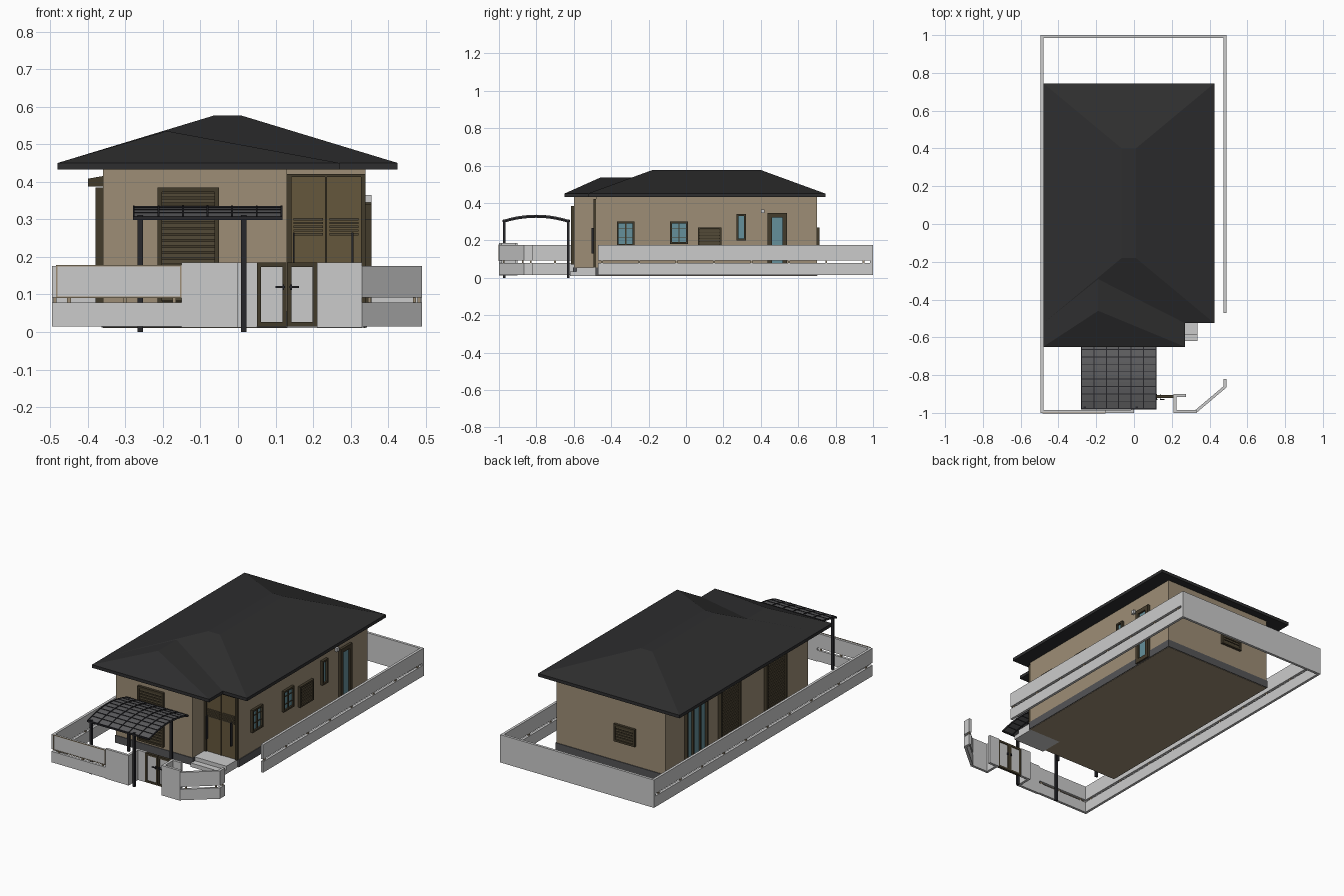
import bpy, bmesh, math
from mathutils import Vector

if "Cube" in bpy.data.objects:
    bpy.data.objects.remove(bpy.data.objects["Cube"])


def mat(name, r, g, b):
    m = bpy.data.materials.new(name)
    m.diffuse_color = (r, g, b, 1)
    m.use_nodes = True
    m.node_tree.nodes["Principled BSDF"].inputs["Base Color"].default_value = m.diffuse_color
    return m


WALL = mat("wall_beige", 0.34, 0.27, 0.18)
ROOF = mat("roof_dark", 0.027, 0.027, 0.028)
FRAME = mat("frame_brown", 0.055, 0.043, 0.024)
SLAT = mat("slat_brown", 0.085, 0.067, 0.038)
DOOR = mat("door_brown", 0.13, 0.095, 0.045)
GLASS = mat("glass_blue", 0.13, 0.28, 0.33)
DARK = mat("metal_dark", 0.02, 0.02, 0.024)
PANEL = mat("canopy_panel", 0.11, 0.11, 0.115)
STONE = mat("plinth_grey", 0.09, 0.09, 0.095)


def solid(bm, low, high):
    """Closed solid between two rings with equal point counts."""
    a = [bm.verts.new(p) for p in low]
    b = [bm.verts.new(p) for p in high]
    n = len(a)
    bm.faces.new(a[::-1])
    bm.faces.new(b)
    for i in range(n):
        j = (i + 1) % n
        bm.faces.new((a[i], a[j], b[j], b[i]))


def prism(bm, pts, z0, z1):
    solid(bm, [(x, y, z0) for x, y in pts], [(x, y, z1) for x, y in pts])


def box(bm, x0, x1, y0, y1, z0, z1):
    prism(bm, [(x0, y0), (x1, y0), (x1, y1), (x0, y1)], z0, z1)


def seg(bm, p, q, z0, z1, t=0.015):
    """Straight wall; thickness goes to the left of p -> q."""
    p, q = Vector(p), Vector(q)
    d = (q - p).normalized()
    n = Vector((-d.y, d.x)) * t
    prism(bm, [p, q, q + n, p + n], z0, z1)


def finish(bm, name, m=None):
    bmesh.ops.recalc_face_normals(bm, faces=bm.faces)
    me = bpy.data.meshes.new(name)
    bm.to_mesh(me)
    bm.free()
    ob = bpy.data.objects.new(name, me)
    if m:
        me.materials.append(m)
    bpy.context.collection.objects.link(ob)
    return ob


def boxes(name, items, m=None):
    bm = bmesh.new()
    for it in items:
        box(bm, *it)
    return finish(bm, name, m)


# House body, plinth and entrance step
def plan(e):
    return [(-.36 - e, -.60 - e), (.13 + e, -.60 - e), (.13 + e, -.48 - e),
            (.34 + e, -.48 - e), (.34 + e, .70 + e), (-.36 - e, .70 + e)]


bm = bmesh.new()
prism(bm, plan(0), .01, .435)
finish(bm, "house_walls", WALL)
bm = bmesh.new()
prism(bm, plan(.004), .012, .055)
finish(bm, "plinth", STONE)
boxes("entrance_step", [(.13, .335, -.62, -.48, .01, .033), (.13, .335, -.585, -.48, .033, .055)])


# Hipped roofs: fascia ring, then slopes up to the ridge
def hip_roof(name, x0, x1, y0, y1, rx0, rx1, ry0, ry1, rz):
    ring = [(x0, y0), (x1, y0), (x1, y1), (x0, y1)]
    top = [(rx0, ry0), (rx1, ry0), (rx1, ry1), (rx0, ry1)]
    bm = bmesh.new()
    prism(bm, ring, .432, .45)
    solid(bm, [(x, y, .45) for x, y in ring], [(x, y, rz) for x, y in top])
    bmesh.ops.dissolve_degenerate(bm, dist=1e-5, edges=bm.edges)
    finish(bm, name, ROOF)


hip_roof("main_roof", -.48, .425, -.525, .745, -.065, .01, -.18, .40, .576)
hip_roof("front_wing_roof", -.48, .27, -.65, -.27, -.19, -.189, -.46, -.25, .535)


# Openings: u runs along the wall, d is depth out of the wall
def on_wall(side, w):
    def f(u0, u1, d0, d1, z0, z1):
        s = 1 if side in ("right", "back") else -1
        a, b = sorted((w + s * d0, w + s * d1))
        return (a, b, u0, u1, z0, z1) if side in ("left", "right") else (u0, u1, a, b, z0, z1)
    return f


def opening(name, side, w, u0, u1, z0, z1, style, t=.012, depth=.015, mullions=0):
    f = on_wall(side, w)
    bars = [f(u0, u0 + t, -.005, depth, z0, z1), f(u1 - t, u1, -.005, depth, z0, z1),
            f(u0 + t, u1 - t, -.005, depth, z0, z0 + t), f(u0 + t, u1 - t, -.005, depth, z1 - t, z1)]
    for i in range(mullions):
        c = u0 + (u1 - u0) * (i + 1) / (mullions + 1)
        bars.append(f(c - t / 3, c + t / 3, -.005, depth * .8, z0 + t, z1 - t))
    boxes(name + "_frame", bars, FRAME)
    if style == "slats":
        n = max(5, round((z1 - z0 - 2 * t) / .016))
        h = (z1 - z0 - 2 * t) / n
        boxes(name + "_slats", [f(u0 + t, u1 - t, 0, .01, z0 + t + h * (i + .15), z0 + t + h * (i + .85))
                                for i in range(n)], SLAT)
        boxes(name + "_backing", [f(u0 + t, u1 - t, -.005, .004, z0 + t, z1 - t)], FRAME)
    else:
        boxes(name + "_glass", [f(u0 + t, u1 - t, -.005, .005, z0 + t, z1 - t)], GLASS)


opening("front_shutter", "front", -.60, -.215, -.05, .07, .385, "slats")
opening("back_window", "back", .70, -.17, -.035, .17, .27, "slats")
for i, (u0, u1, z0, z1, st, mu) in enumerate([
        (-.37, -.275, .17, .30, "glass", 1), (-.085, .01, .18, .30, "glass", 1),
        (.065, .19, .15, .27, "slats", 0), (.27, .32, .20, .34, "glass", 0),
        (.435, .54, .015, .345, "glass", 0)]):
    opening(f"right_opening_{i + 1}", "right", .34, u0, u1, z0, z1, st, t=.024 if i == 4 else .01, mullions=mu)
# Thin glazing bars on the two small casements
boxes("casement_bars", [(.34, .349, a, b, z, z + .004) for a, b in ((-.37, -.275), (-.085, .01))
                        for z in (.215, .26)], FRAME)
boxes("wall_vent", [(.34, .355, .40, .42, .345, .365)])
for i, (u0, u1, st, mu) in enumerate([(.335, .53, "glass", 2), (.035, .22, "slats", 0), (-.385, -.20, "slats", 0)]):
    opening(f"left_opening_{i + 1}", "left", -.36, u0, u1, .06, .385, st, depth=.02, mullions=mu)
    bm = bmesh.new()
    solid(bm, [(-.40, u0 - .01, .388), (-.355, u0 - .01, .388), (-.355, u1 + .01, .388), (-.40, u1 + .01, .388)],
          [(-.40, u0 - .01, .408), (-.355, u0 - .01, .416), (-.355, u1 + .01, .416), (-.40, u1 + .01, .408)])
    finish(bm, f"left_hood_{i + 1}", FRAME)

# Entrance doors with louvre bands and pull handles
boxes("entrance_frame", [(.13, .142, -.495, -.475, .055, .42), (.328, .34, -.495, -.475, .055, .42),
                         (.142, .328, -.495, -.475, .412, .42), (.232, .237, -.492, -.475, .055, .412)], FRAME)
boxes("entrance_doors", [(.142, .232, -.488, -.475, .055, .412), (.237, .328, -.488, -.475, .055, .412)], DOOR)
boxes("entrance_louvres", [(a, a + .078, -.493, -.487, .257 + .01 * i, .263 + .01 * i)
                           for a in (.148, .243) for i in range(5)], SLAT)
boxes("entrance_handles", [(x, x + .005, -.505, -.487, .13, .265) for x in (.146, .302)], DARK)

# Boundary walls: lower and upper bands with a gap, solid at the back
L, H = (.015, .078), (.092, .176)
bands = [((-.48, -1), (-.48, .985)), ((.49, -.47), (.49, .985)), ((.33, -1), (.49, -.865)), ((.49, -.865), (.49, -.82))]
bm = bmesh.new()
for p, q in bands + [((-.495, -1), (-.15, -1))]:
    for z in (L, H):
        seg(bm, p, q, *z)
seg(bm, (-.495, .985), (.49, .985), .015, .176)
finish(bm, "boundary_wall")

# Taller walls flanking the gate
bm = bmesh.new()
for p, q in [((-.15, -1), (0, -1)), ((0, -.985), (0, -.90)), ((0, -.915), (.05, -.915)),
             ((.225, -.985), (.225, -.90)), ((.225, -.915), (.275, -.915)), ((.21, -1), (.33, -1))]:
    seg(bm, p, q, .012, .185)
finish(bm, "gate_walls")

# Slim posts holding up the upper bands
posts = [(x - .004, x + .004, y - .005, y + .005, .07, .10)
         for x in (-.4875, .4825) for y in [-.45 + .2 * i for i in range(8)]]
posts += [(-.4915, -.4835, y - .005, y + .005, .07, .10) for y in (-.95, -.7)]
posts += [(x - .005, x + .005, -.996, -.989, .07, .10) for x in (-.45, -.30, -.17)]
posts += [(x - .004, x + .004, y - .004, y + .004, .07, .10) for x, y in ((.35, -.975), (.47, -.873), (.482, -.83))]
boxes("wall_posts", posts, WALL)
boxes("wall_trim", [(-.48, -.15, -1.002, -.998, .09, .094), (-.48, -.15, -1.002, -.998, .174, .178),
                    (-.484, -.48, -1.002, -.998, .09, .178), (-.154, -.15, -1.002, -.998, .09, .178)], WALL)

# Double gate
gate, infill = [], []
for x in (.05, .131):
    gate += [(x, x + .011, -.92, -.905, .015, .185), (x + .068, x + .079, -.92, -.905, .015, .185),
             (x, x + .079, -.92, -.905, .015, .027), (x, x + .079, -.92, -.905, .173, .185)]
    infill.append((x + .011, x + .068, -.916, -.909, .027, .173))
boxes("gate_frame", gate, FRAME)
boxes("gate_panels", infill)
boxes("gate_handles", [(.10, .125, -.932, -.926, .117, .122), (.137, .162, -.932, -.926, .117, .122),
                       (.118, .123, -.93, -.90, .112, .126), (.139, .144, -.93, -.90, .112, .126)], DARK)

# Carport: four posts and an arched, ribbed canopy
boxes("carport_posts", [(x - .007, x + .007, y - .006, y + .006, 0, .312)
                        for x in (-.26, .015) for y in (-.972, -.63)], DARK)


def arc(t):
    return -.978 + .353 * t, .305 + .028 * (1 - (2 * t - 1) ** 2)


def arched(bm, x0, x1, lo, hi, n=10):
    for i in range(n):
        (ya, za), (yb, zb) = arc(i / n), arc((i + 1) / n)
        solid(bm, [(x0, ya, za + lo), (x1, ya, za + lo), (x1, yb, zb + lo), (x0, yb, zb + lo)],
              [(x0, ya, za + hi), (x1, ya, za + hi), (x1, yb, zb + hi), (x0, yb, zb + hi)])


bm = bmesh.new()
arched(bm, -.28, .118, -.001, .001)
finish(bm, "carport_panels", PANEL)
bm = bmesh.new()
for i in range(7):
    x = -.28 + .0655 * i
    arched(bm, x, x + .005, -.005, .004)
for i in range(10):
    y, z = arc(i / 9)
    e = .004 if i in (0, 9) else .002
    box(bm, -.28, .118, y - e, y + e, z - e * 1.6, z + .003)
for x in (-.26, .015):
    arched(bm, x - .005, x + .005, -.012, 0)
finish(bm, "carport_ribs", DARK)
